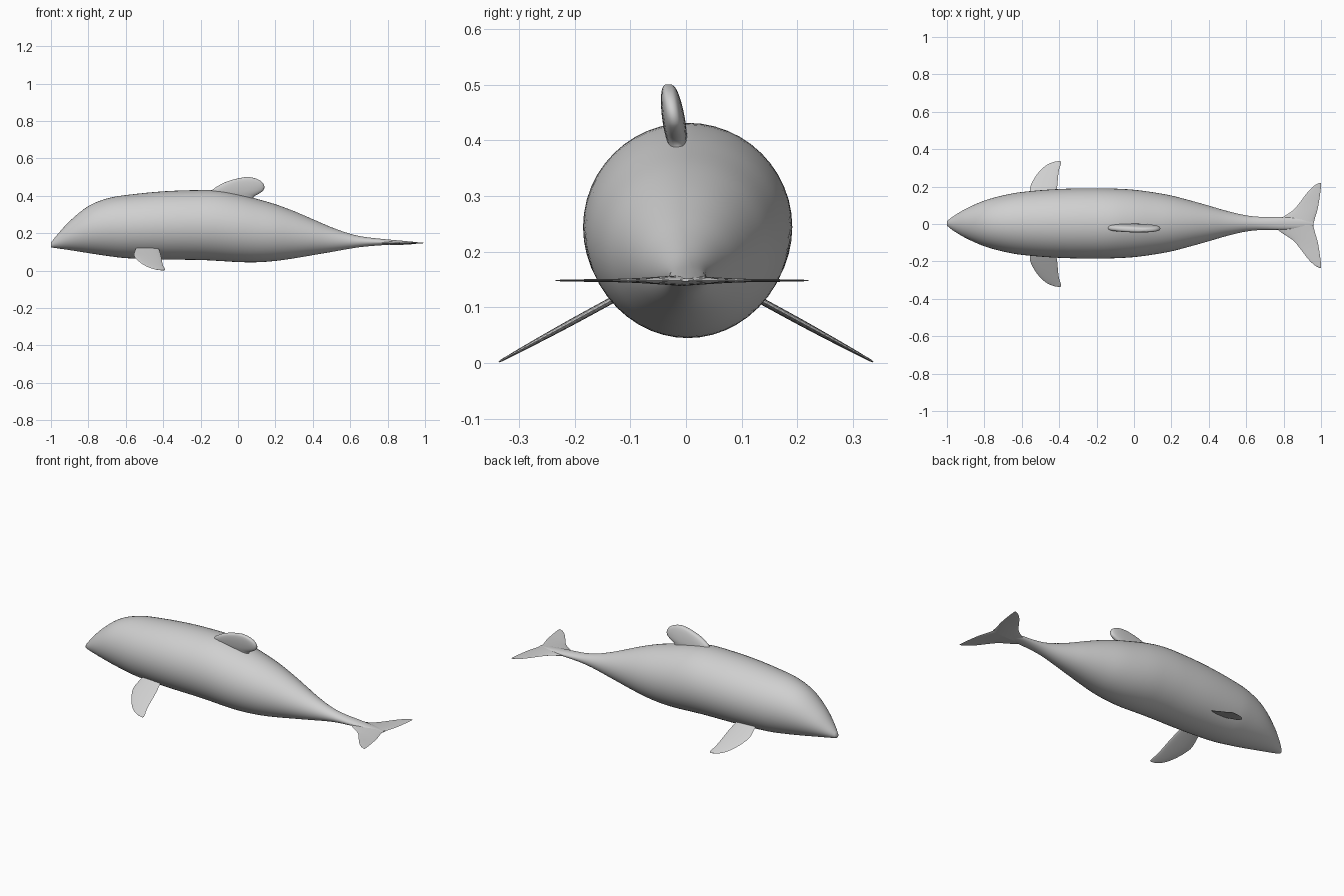
import bpy, bmesh, math

if "Cube" in bpy.data.objects:
    bpy.data.objects.remove(bpy.data.objects["Cube"])

grey = bpy.data.materials.new("whale grey")
grey.diffuse_color = (0.63, 0.63, 0.63, 1)
grey.use_nodes = True
grey.node_tree.nodes["Principled BSDF"].inputs["Base Color"].default_value = grey.diffuse_color


def smooth_rows(rows, steps):
    """Catmull-Rom resampling of the key sections."""
    out = []
    for i in range(len(rows) - 1):
        a, b, c, d = (rows[min(max(k, 0), len(rows) - 1)] for k in range(i - 1, i + 3))
        for s in range(steps):
            t = s / steps
            row = [b[0] + (c[0] - b[0]) * t]
            for j in range(1, len(b)):
                mb = (c[j] - a[j]) / (c[0] - a[0]) * (c[0] - b[0])
                mc = (d[j] - b[j]) / (d[0] - b[0]) * (c[0] - b[0])
                row.append((2*t**3 - 3*t*t + 1) * b[j] + (t**3 - 2*t*t + t) * mb
                           + (3*t*t - 2*t**3) * c[j] + (t**3 - t*t) * mc)
            out.append(row)
    return out + [list(rows[-1])]


def loft(name, rows, place, sides, steps=4, power=1.0, angle=50):
    """Skin rings; place(row, c, s) turns a unit-ring point into a 3D point."""
    bm = bmesh.new()
    rings = []
    for row in smooth_rows(rows, steps):
        ring = []
        for k in range(sides):
            a = 2 * math.pi * k / sides
            c, s = math.cos(a), math.sin(a)
            c, s = (math.copysign(abs(v) ** power, v) for v in (c, s))
            ring.append(bm.verts.new(place(row, c, s)))
        rings.append(ring)
    for r0, r1 in zip(rings, rings[1:]):
        for k in range(sides):
            n = (k + 1) % sides
            bm.faces.new((r0[k], r0[n], r1[n], r1[k]))
    bm.faces.new(rings[0])
    bm.faces.new(rings[-1])
    bmesh.ops.recalc_face_normals(bm, faces=bm.faces)
    me = bpy.data.meshes.new(name)
    bm.to_mesh(me)
    bm.free()
    me.materials.append(grey)
    ob = bpy.data.objects.new(name, me)
    bpy.context.collection.objects.link(ob)
    bpy.ops.object.select_all(action='DESELECT')
    ob.select_set(True)
    bpy.context.view_layer.objects.active = ob
    bpy.ops.object.shade_smooth_by_angle(angle=math.radians(angle))
    return ob


# body: x, top z, bottom z, half width
body = [(-1, .150, .125, .012), (-.97, .188, .120, .036), (-.9, .265, .110, .078),
        (-.8, .345, .094, .122), (-.7, .386, .079, .150), (-.6, .404, .067, .168),
        (-.4, .424, .060, .184), (-.2, .431, .057, .188), (-.1, .428, .052, .186),
        (0, .410, .046, .180), (.1, .384, .045, .167), (.2, .355, .052, .149),
        (.3, .318, .066, .123), (.4, .275, .083, .095), (.5, .232, .100, .066),
        (.6, .197, .118, .043), (.68, .180, .129, .035), (.8, .167, .138, .033),
        (.9, .158, .143, .025), (.96, .152, .146, .012)]
loft("body", body, lambda r, c, s: (r[0], .003 + r[3] * c,
                                    (r[1] + r[2]) / 2 + (r[1] - r[2]) / 2 * s), 48)


# blades: span, leading x, trailing x, thickness
def chord(r, c):
    return (r[1] + r[2]) / 2 + (r[2] - r[1]) / 2 * c


flipper = [(.115, -.545, -.425, .012), (.19, -.556, -.412, .012), (.23, -.541, -.408, .011),
           (.27, -.515, -.404, .009), (.30, -.487, -.398, .007), (.32, -.459, -.391, .005),
           (.332, -.428, -.390, .004), (.336, -.406, -.394, .002)]
fluke = [(0, .74, .958, .020), (.04, .79, .968, .014), (.08, .85, .980, .009),
         (.12, .885, .988, .006), (.16, .915, .994, .005), (.19, .940, .998, .004),
         (.215, .968, 1.0, .003), (.227, .990, 1.0, .002)]

for side, label in ((1, "back"), (-1, "front")):
    loft("flipper_" + label, flipper,
         lambda r, c, s: (chord(r, c), side * (r[0] + .24 * r[3] * s),
                          .002 + (.336 - r[0]) * .545 + .44 * r[3] * s), 20)
    loft("fluke_" + label, fluke,
         lambda r, c, s: (chord(r, c), -.007 + side * r[0], .148 + r[3] / 2 * s), 20)

# dorsal fin: leaning slightly toward the front
fin = [(.370, -.09, .080, .034), (.395, -.125, .085, .036), (.415, -.140, .118, .040),
       (.430, -.138, .136, .041), (.450, -.112, .141, .040), (.470, -.075, .132, .036),
       (.485, -.033, .113, .030), (.495, .008, .088, .022), (.500, .038, .065, .012)]
loft("dorsal_fin", fin,
     lambda r, c, s: (chord(r, c), -.012 - (r[0] - .37) * .15 + r[3] / 2 * s, r[0]),
     28, power=.7)
